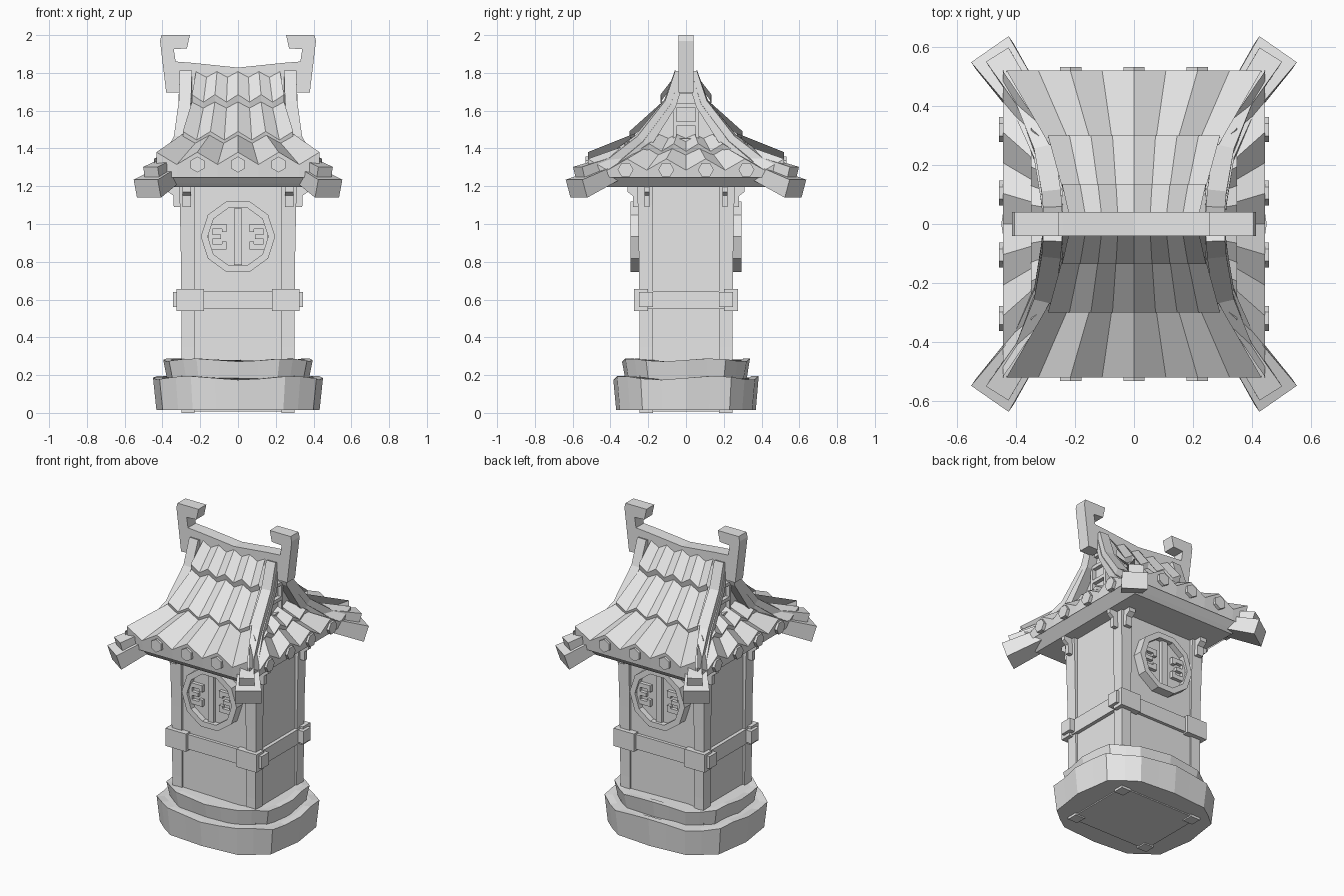
import bpy, bmesh, math
from mathutils import Vector

cube = bpy.data.objects.get("Cube")
if cube:
    bpy.data.objects.remove(cube)

stone = bpy.data.materials.new("plain grey stone")
stone.use_nodes = True
stone.diffuse_color = (0.8, 0.8, 0.8, 1)
stone.node_tree.nodes["Principled BSDF"].inputs["Base Color"].default_value = (0.8, 0.8, 0.8, 1)

SIGNS = (-1, 1)


def finish(name, bm):
    bmesh.ops.recalc_face_normals(bm, faces=bm.faces)
    mesh = bpy.data.meshes.new(name)
    bm.to_mesh(mesh)
    bm.free()
    mesh.materials.append(stone)
    obj = bpy.data.objects.new(name, mesh)
    bpy.context.collection.objects.link(obj)
    return obj


def place(axis, a, p, q):
    return {"x": (a, p, q), "y": (p, a, q), "z": (p, q, a)}[axis]


def loft(bm, rings, caps=True):
    """Join closed rings of points into a solid."""
    rows = [[bm.verts.new(co) for co in ring] for ring in rings]
    n = len(rows[0])
    for low, high in zip(rows, rows[1:]):
        for i in range(n):
            j = (i + 1) % n
            bm.faces.new((low[i], low[j], high[j], high[i]))
    if caps:
        bm.faces.new(rows[0])
        bm.faces.new(rows[-1])


def prism(bm, axis, a, b, outline):
    loft(bm, [[place(axis, d, p, q) for p, q in outline] for d in (a, b)])


def box(bm, x0, x1, y0, y1, z0, z1):
    prism(bm, "z", z0, z1, [(x0, y0), (x1, y0), (x1, y1), (x0, y1)])


def polygon(n, r, turn=0.0, cx=0.0, cy=0.0):
    angles = [turn + math.tau * i / n for i in range(n)]
    return [(cx + r * math.cos(t), cy + r * math.sin(t)) for t in angles]


def rect(x, y):
    return [(-x, -y), (x, -y), (x, y), (-x, y)]


# Rough stone plinth in two layers
quarter = [(0.45, 0.0), (0.43, 0.13), (0.415, 0.24), (0.33, 0.31), (0.25, 0.365), (0.12, 0.375)]
outline = quarter + [(0, 0.385)] + [(-x, y) for x, y in quarter[:0:-1]]
outline += [(-x, -y) for x, y in outline]


def plinth(name, z0, z1, low, high, wave):
    bm = bmesh.new()
    bottom = [(x * low, y * low, z0) for x, y in outline]
    top = [(x * high, y * high, z1 + wave * math.sin(i * 1.3)) for i, (x, y) in enumerate(outline)]
    inner = [(x * 0.9, y * 0.9, z) for x, y, z in top]
    loft(bm, [bottom, top, inner])
    finish(name, bm)


plinth("lower_plinth", 0.015, 0.185, 0.96, 1.0, 0.01)
plinth("upper_plinth", 0.17, 0.28, 0.83, 0.88, 0.008)

# Tower walls and corner posts
bm = bmesh.new()
prism(bm, "z", 0.008, 1.22, rect(0.285, 0.235))
finish("tower_walls", bm)
bm = bmesh.new()
for sx in SIGNS:
    for sy in SIGNS:
        rings = []
        for z, grow in ((0, 0), (0.35, 0), (0.8, 0.004), (1.1, 0.01), (1.21, 0.015)):
            xs, ys = (0.23, 0.298 + grow), (0.175, 0.245 + grow)
            rings.append([(sx * xs[i], sy * ys[j], z) for i, j in ((0, 0), (1, 0), (1, 1), (0, 1))])
        loft(bm, rings)
finish("corner_posts", bm)

# Belt with corner blocks
bm = bmesh.new()
prism(bm, "z", 0.55, 0.645, rect(0.308, 0.255))
finish("belt", bm)
bm = bmesh.new()
for sx in SIGNS:
    for sy in SIGNS:
        box(bm, *sorted((sx * 0.18, sx * 0.325)), *sorted((sy * 0.2, sy * 0.275)), 0.54, 0.655)
        box(bm, *sorted((sx * 0.29, sx * 0.345)), *sorted((sy * 0.175, sy * 0.25)), 0.56, 0.64)
finish("belt_blocks", bm)

# Brackets under the eaves
steps = [(-0.02, 1.09), (0.03, 1.09), (0.032, 1.15), (0.06, 1.17), (0.06, 1.21), (-0.02, 1.21)]
bm = bmesh.new()
for sx in SIGNS:
    for sy in SIGNS:
        prism(bm, "x", sx * 0.25, sx * 0.295, [(sy * (0.25 + d), z) for d, z in steps])
        prism(bm, "y", sy * 0.193, sy * 0.22, [(sx * (0.31 + d), z) for d, z in steps])
finish("eave_brackets", bm)

# Ten-sided lattice windows, front and back
MID = 0.933
for side, word in ((-1, "front"), (1, "back")):
    bm = bmesh.new()
    outer, inner = polygon(10, 0.197, 0, 0, MID), polygon(10, 0.16, 0, 0, MID)
    prism(bm, "y", side * 0.22, side * 0.258, outer)
    loft(bm, [[place("y", side * d, p, q) for p, q in ring] for ring, d in
              ((outer, 0.22), (outer, 0.295), (inner, 0.295), (inner, 0.25))], caps=False)
    finish(word + "_window_frame", bm)
    bm = bmesh.new()
    ys = sorted((side * 0.25, side * 0.28))
    box(bm, -0.02, 0.02, *ys, MID - 0.15, MID + 0.15)
    for sx in SIGNS:
        for x0, x1, z0, z1 in ((0.06, 0.085, -0.068, -0.025), (0.06, 0.085, 0.025, 0.068),
                               (0.085, 0.15, -0.068, -0.04), (0.085, 0.15, 0.04, 0.068),
                               (0.135, 0.156, -0.04, 0.04), (0.09, 0.135, -0.012, 0.012)):
            box(bm, *sorted((sx * x0, sx * x1)), *ys, MID + z0, MID + z1)
    finish(word + "_window_lattice", bm)

# Flat eave slab
bm = bmesh.new()
loft(bm, [[(x, y, z) for x, y in rect(w, d)] for w, d, z in
          ((0.37, 0.45, 1.195), (0.39, 0.47, 1.215), (0.43, 0.508, 1.255))])
finish("eave_slab", bm)


# Pleated tile rows; each row runs from a lower lip to an upper edge
def tile_row(bm, axis, sign, count, odd, low, high, lip):
    def edge(dist, z, step, amp):
        return [Vector(place(axis, sign * dist, k * step, z + (amp if k % 2 == odd else 0)))
                for k in range(-count, count + 1)]
    upper, lower = edge(*high), edge(*low)
    drop = [Vector(place(axis, sign * (low[0] - 0.01), k * low[2], 0)) for k in range(-count, count + 1)]
    for v, src in zip(drop, lower):
        v.z = lip if lip > 1 else src.z - lip
    rows = [[bm.verts.new(c) for c in line] for line in (upper, lower, drop)]
    for a, b in zip(rows, rows[1:]):
        for i in range(2 * count):
            bm.faces.new((a[i], a[i + 1], b[i + 1], b[i]))


for s in SIGNS:
    bm = bmesh.new()
    tile_row(bm, "y", s, 4, 0, (0.52, 1.315, 0.108, 0.065), (0.27, 1.44, 0.072, 0.04), 1.245)
    tile_row(bm, "y", s, 4, 0, (0.3, 1.445, 0.073, 0.045), (0.11, 1.63, 0.06, 0.03), 0.04)
    tile_row(bm, "y", s, 4, 0, (0.135, 1.645, 0.061, 0.04), (0.03, 1.79, 0.055, 0.03), 0.04)
    finish(("front" if s < 0 else "back") + "_roof_tiles", bm)
    bm = bmesh.new()
    tile_row(bm, "x", s, 5, 1, (0.445, 1.285, 0.104, 0.06), (0.33, 1.375, 0.07, 0.03), 1.245)
    tile_row(bm, "x", s, 5, 1, (0.35, 1.385, 0.065, 0.04), (0.24, 1.46, 0.045, 0.02), 0.03)
    finish(("right" if s < 0 else "left") + "_skirt_tiles", bm)

# Six-sided studs along the eaves
bm = bmesh.new()
for s in SIGNS:
    for x in (-0.215, 0, 0.215):
        prism(bm, "y", s * 0.49, s * 0.533, polygon(6, 0.042, math.pi / 6, x, 1.315))
    for y in (-0.32, -0.105, 0.105, 0.32):
        prism(bm, "x", s * 0.42, s * 0.457, polygon(6, 0.042, 0, y, 1.287))
finish("eave_studs", bm)

# Gable ends with slatted vents
half = [(0.27, 1.36), (0.2, 1.45), (0.1, 1.6), (0.03, 1.79)]
bm = bmesh.new()
prism(bm, "x", -0.25, 0.25, half + [(-y, z) for y, z in half[::-1]])
finish("gable_wall", bm)
bm = bmesh.new()
for s in SIGNS:
    xs = sorted((s * 0.24, s * 0.275))
    for y in SIGNS:
        box(bm, *xs, *sorted((y * 0.05, y * 0.068)), 1.43, 1.7)
    for z in (1.43, 1.52, 1.615, 1.69):
        box(bm, *xs, -0.05, 0.05, z, z + 0.022)
finish("gable_vents", bm)


# Curved hip beams: a broad lower beam with a narrow cap on top
def sweep(bm, path, widths, bottoms, tops):
    rings = []
    for i, p in enumerate(path):
        t = (path[min(i + 1, len(path) - 1)] - path[max(i - 1, 0)]).normalized()
        side = t.cross(Vector((0, 0, 1))).normalized()
        up = side.cross(t)
        w = side * widths[i] / 2
        rings.append([p - w - up * bottoms[i], p + w - up * bottoms[i],
                      p + w + up * tops[i], p - w + up * tops[i]])
    loft(bm, rings)


curve = [(0.275, 0.02, 1.8), (0.277, 0.075, 1.63), (0.297, 0.23, 1.43), (0.355, 0.4, 1.3)]
beams, caps = bmesh.new(), bmesh.new()
for sx in SIGNS:
    for sy in SIGNS:
        def path(tip):
            return [Vector((sx * x, sy * y, z)) for x, y, z in curve + [tip]]
        sweep(beams, path((0.487, 0.59, 1.225)), (0.07, 0.075, 0.085, 0.115, 0.155),
              (0.02, 0.02, 0.04, 0.07, 0.09), (0.01,) * 5)
        sweep(caps, path((0.455, 0.56, 1.245)), (0.065, 0.065, 0.07, 0.075, 0.09),
              (0,) * 5, (0.04, 0.045, 0.05, 0.055, 0.06))
finish("hip_beams", beams)
finish("hip_beam_caps", caps)

# Sagging ridge with hooked horns
half = [(0.24, 1.853), (0.33, 1.86), (0.34, 1.925), (0.27, 1.93), (0.255, 2.0), (0.405, 2.0),
        (0.413, 1.97), (0.38, 1.695), (0.29, 1.695), (0.25, 1.76)]
bm = bmesh.new()
prism(bm, "y", -0.04, 0.04, [(0, 1.828)] + half + [(0, 1.75)] + [(-x, z) for x, z in half[::-1]])
finish("ridge_horns", bm)
